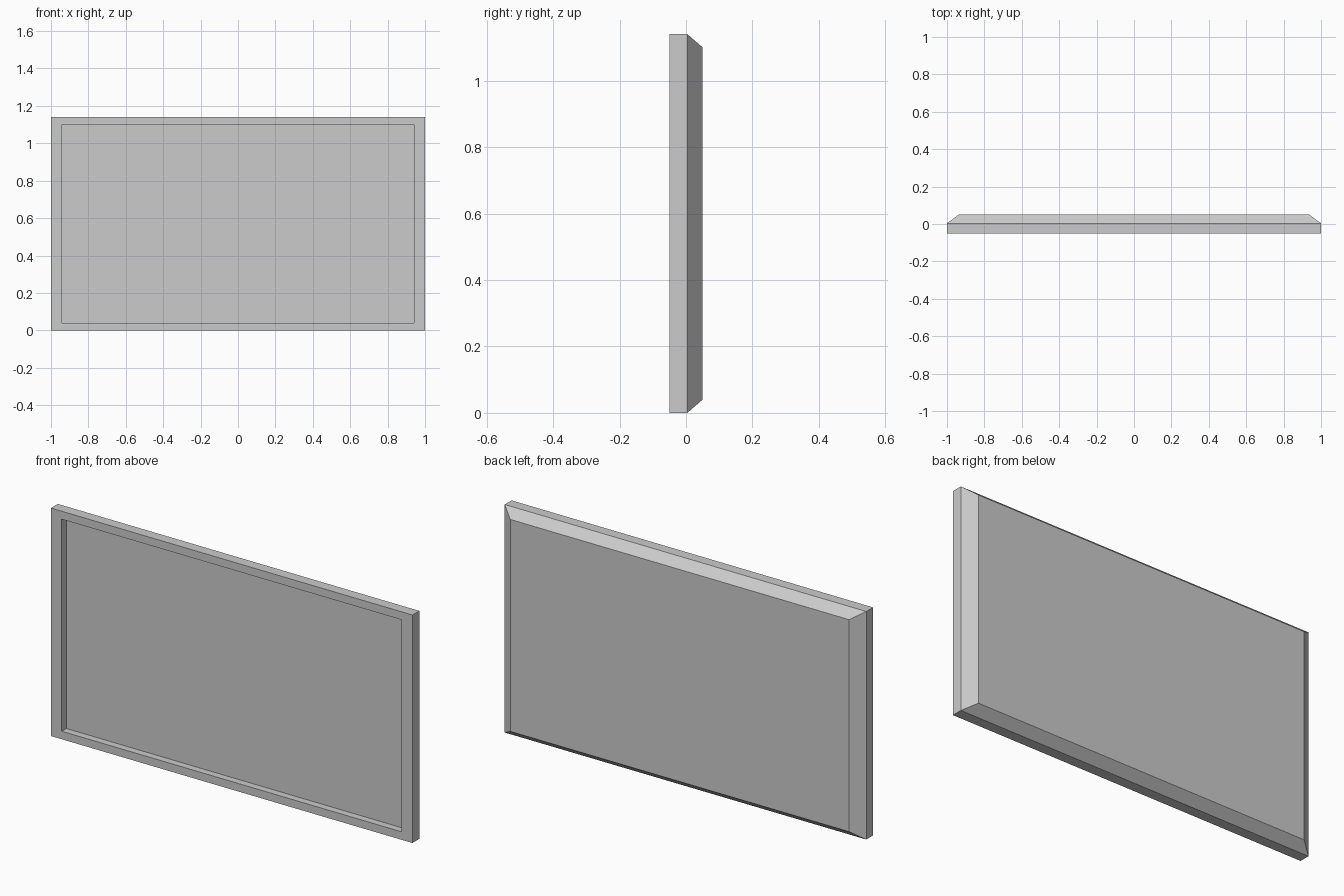
import bpy, bmesh

if "Cube" in bpy.data.objects:
    bpy.data.objects.remove(bpy.data.objects["Cube"])

# Half width, bottom, top and depth of each rectangular loop, front recess to back panel
LOOPS = [
    (0.94, 0.04, 1.10, -0.014),   # screen at the bottom of the recess
    (0.94, 0.04, 1.10, -0.05),    # inner lip of the bezel
    (1.00, 0.00, 1.14, -0.05),    # outer front edge
    (1.00, 0.00, 1.14, 0.004),    # outer back edge
    (0.937, 0.04, 1.10, 0.05),    # flat back panel
]

bm = bmesh.new()


def rect(w, z0, z1, y):
    return [bm.verts.new((x, y, z)) for x, z in
            ((-w, z0), (w, z0), (w, z1), (-w, z1))]


# Join the loops into one closed shell
rings = [rect(*loop) for loop in LOOPS]
for a, b in zip(rings, rings[1:]):
    for i in range(4):
        j = (i + 1) % 4
        bm.faces.new((a[i], a[j], b[j], b[i]))
bm.faces.new(rings[0])
bm.faces.new(rings[-1])
bmesh.ops.recalc_face_normals(bm, faces=bm.faces)

# Flat screen housing
mesh = bpy.data.meshes.new("screen_housing")
bm.to_mesh(mesh)
bm.free()
housing = bpy.data.objects.new("screen_housing", mesh)
bpy.context.collection.objects.link(housing)
